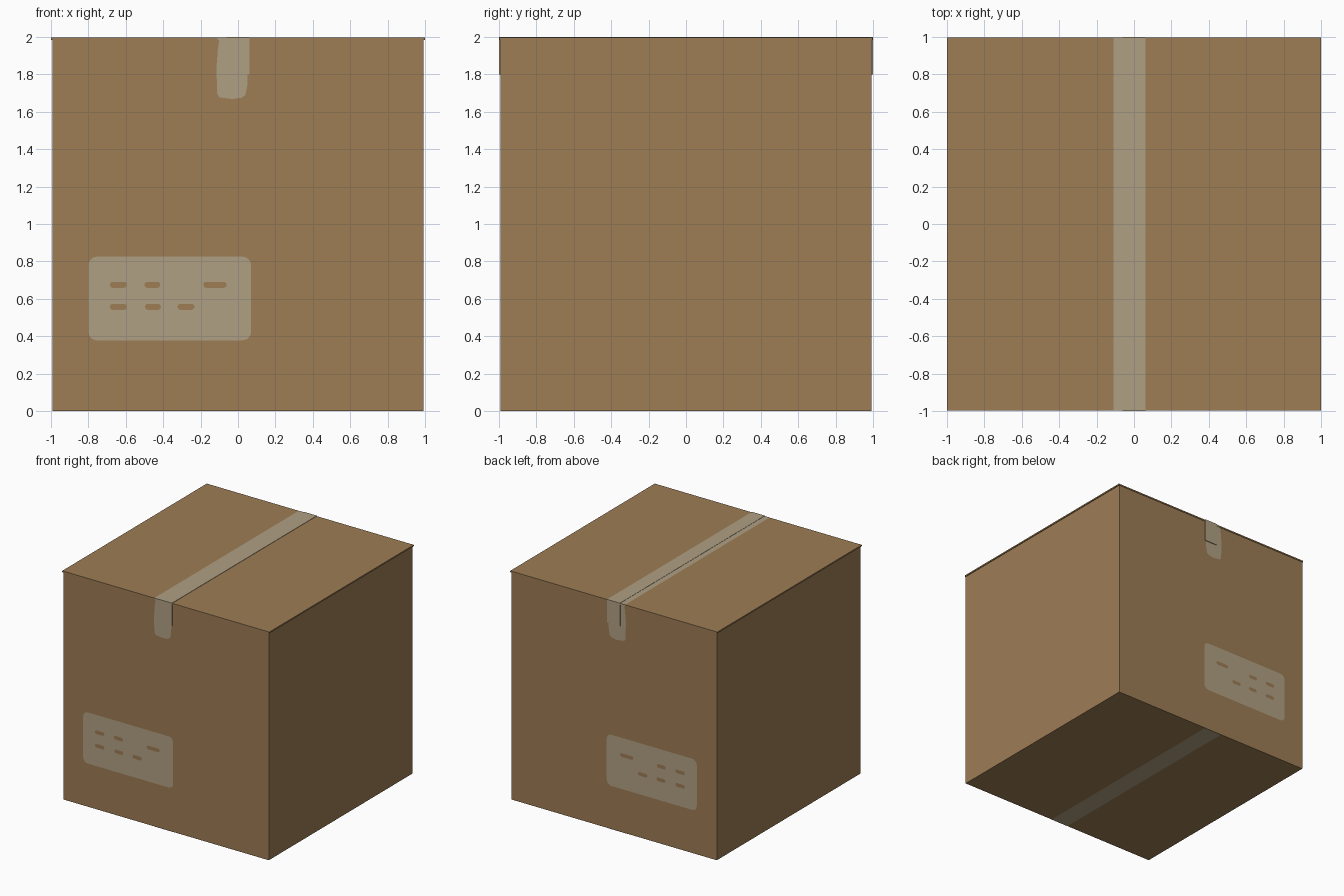
import bpy, bmesh, math

if "Cube" in bpy.data.objects:
    bpy.data.objects.remove(bpy.data.objects["Cube"])


def material(name, rgb):
    m = bpy.data.materials.new(name)
    m.diffuse_color = (*rgb, 1)
    m.use_nodes = True
    m.node_tree.nodes["Principled BSDF"].inputs["Base Color"].default_value = m.diffuse_color
    return m


CARD = material("cardboard_brown", (0.337, 0.205, 0.091))
TAPE = material("pale_tape", (0.434, 0.352, 0.227))


def finish(name, bm, mat):
    me = bpy.data.meshes.new(name)
    bm.to_mesh(me)
    bm.free()
    me.materials.append(mat)
    ob = bpy.data.objects.new(name, me)
    bpy.context.collection.objects.link(ob)
    return ob


def box(name, hx, hy, z0, z1, mat):
    bm = bmesh.new()
    bmesh.ops.create_cube(bm, size=1)
    for v in bm.verts:
        v.co = (v.co.x * 2 * hx, v.co.y * 2 * hy, z0 + (v.co.z + 0.5) * (z1 - z0))
    return finish(name, bm, mat)


def plate(name, pts, place, facing, mat):
    """Flat painted patch: 2D outline placed on a box side, facing outward."""
    bm = bmesh.new()
    f = bm.faces.new([bm.verts.new(place(u, v)) for u, v in pts])
    f.normal_update()
    if f.normal.dot(facing) < 0:
        f.normal_flip()
    return finish(name, bm, mat)


def rounded(x0, x1, z0, z1, r, n=4):
    pts = []
    for cx, cz, a in ((x1 - r, z1 - r, 0), (x0 + r, z1 - r, 90),
                      (x0 + r, z0 + r, 180), (x1 - r, z0 + r, 270)):
        for i in range(n + 1):
            t = math.radians(a + 90 * i / n)
            pts.append((cx + r * math.cos(t), cz + r * math.sin(t)))
    return pts


from mathutils import Vector

HALF = 0.993     # half width of the box walls
LID_Y = 0.997    # half depth of the lid
LID_Z = 1.985    # underside of the lid

# box body and slightly overhanging lid
box("box_body", HALF, HALF, 0.001, LID_Z, CARD)
box("box_lid", 1.0, LID_Y, LID_Z, 1.997, CARD)

# raised tape strip folded over the lid and down both walls
bm = bmesh.new()
outline = [(-1, 1.8), (-0.99, 1.8), (-0.99, 1.98), (0.99, 1.98),
           (0.99, 1.8), (1, 1.8), (1, 2), (-1, 2)]
face = bm.faces.new([bm.verts.new((-0.062, y, z)) for y, z in outline])
ext = bmesh.ops.extrude_face_region(bm, geom=[face])
for v in ext["geom"]:
    if isinstance(v, bmesh.types.BMVert):
        v.co.x = 0.062
bmesh.ops.recalc_face_normals(bm, faces=bm.faces)
finish("tape_strip", bm, TAPE)

# tape paint beside the strip on the lid, and along the bottom
band = [(-0.11, -LID_Y), (0.062, -LID_Y), (0.062, LID_Y), (-0.11, LID_Y)]
plate("top_tape", band, lambda x, y: (x, y, 1.998), Vector((0, 0, 1)), TAPE)
edge = [(x, y / LID_Y * HALF) for x, y in band]
plate("bottom_tape", edge, lambda x, y: (x, y, 0), Vector((0, 0, -1)), TAPE)

# tape end, label and label marks on the front and back walls
tape_end = [(-0.10, LID_Z), (-0.108, 1.93), (-0.115, 1.84), (-0.112, 1.70),
            (-0.10, 1.677), (-0.03, 1.668), (0.02, 1.675), (0.04, 1.69),
            (0.05, 1.74), (0.055, 1.88), (0.062, 1.93), (0.062, LID_Z)]
marks = [(-0.64, 0.675, 0.09), (-0.458, 0.675, 0.085), (-0.123, 0.675, 0.125),
         (-0.64, 0.557, 0.09), (-0.455, 0.557, 0.085), (-0.278, 0.557, 0.09)]
for side, s in (("front", -1), ("back", 1)):
    out = Vector((0, s, 0))

    def wall(offset, s=s):
        return lambda x, z: (x, s * offset, z)

    plate(side + "_tape_end", tape_end, wall(HALF + 0.001), out, TAPE)
    plate(side + "_lid_edge_tape",
          [(-0.11, LID_Z), (0.062, LID_Z), (0.062, 1.997), (-0.11, 1.997)],
          wall(LID_Y + 0.001), out, TAPE)
    plate(side + "_label", rounded(-0.80, 0.07, 0.378, 0.825, 0.045),
          wall(HALF + 0.001), out, TAPE)
    for i, (x, z, w) in enumerate(marks):
        plate(f"{side}_label_mark_{i + 1}",
              rounded(x - w / 2, x + w / 2, z - 0.016, z + 0.016, 0.0155),
              wall(HALF + 0.002), out, CARD)
